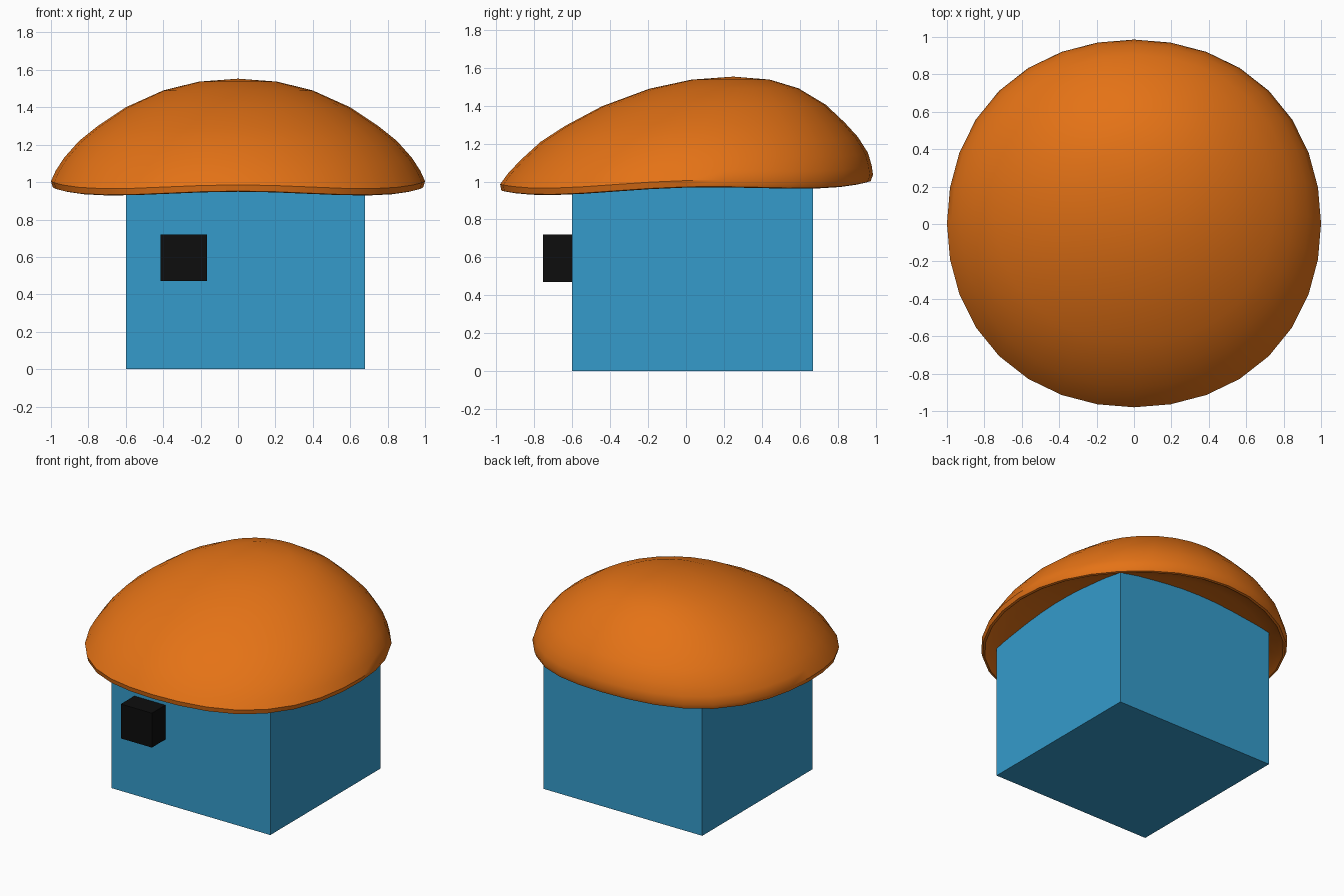
import bpy, bmesh, math

if "Cube" in bpy.data.objects:
    bpy.data.objects.remove(bpy.data.objects["Cube"])


def material(name, color):
    m = bpy.data.materials.new(name)
    m.diffuse_color = (*color, 1)
    m.use_nodes = True
    m.node_tree.nodes["Principled BSDF"].inputs["Base Color"].default_value = m.diffuse_color
    return m


blue = material("wall_blue", (0.035, 0.33, 0.60))
orange = material("cap_orange", (0.78, 0.17, 0.008))
black = material("black", (0.004, 0.004, 0.004))


def box(name, lo, hi, mat):
    bpy.ops.mesh.primitive_cube_add(size=1, location=[(a + b) / 2 for a, b in zip(lo, hi)])
    o = bpy.context.object
    o.name = name
    o.scale = [b - a for a, b in zip(lo, hi)]
    bpy.ops.object.transform_apply(location=False, rotation=False, scale=True)
    o.data.materials.append(mat)
    return o


# Square house body on a base course, with a small block on the front
box("base_course", (-0.6, -0.6, 0), (0.68, 0.67, 0.19), blue)
box("walls", (-0.6, -0.6, 0.19), (0.68, 0.67, 1.08), blue)
box("front_block", (-0.415, -0.755, 0.47), (-0.165, -0.595, 0.72), black)

# Mushroom roof: rings of (radius, height, y shift), from the underside centre to the peak
RINGS = [(0.3, 1.08, 0), (0.55, 1.06, 0), (0.7, 1.042, 0), (0.85, 1.015, 0), (0.94, 0.99, 0),
         (0.975, 0.968, 0), (0.99, 0.972, 0), (1.0, 1.005, 0.003), (0.975, 1.06, 0.02),
         (0.93, 1.13, 0.045), (0.85, 1.22, 0.07), (0.75, 1.30, 0.10), (0.60, 1.40, 0.147),
         (0.40, 1.49, 0.20), (0.21, 1.537, 0.235)]
SIDES = 32


def ring_point(i, r, z, cy):
    a = 2 * math.pi * i / SIDES
    s, corner = math.sin(a), math.sin(2 * a) ** 2
    fade = min(1, max(0, (1.55 - z) / 0.55)) * min(1, r)
    wave = 0.025 * s + 0.005 * s * s - 0.025 * corner   # wavy brim
    k = r * (1 + 0.02 * corner)                         # slightly squarish plan
    return (k * math.cos(a), 0.983 * k * s + cy, z + wave * fade)


bm = bmesh.new()
loops = [[bm.verts.new(ring_point(i, *ring)) for i in range(SIDES)] for ring in RINGS]
for low, high in zip(loops, loops[1:]):
    for i in range(SIDES):
        j = (i + 1) % SIDES
        bm.faces.new((low[i], low[j], high[j], high[i]))
bottom, peak = bm.verts.new((0, 0, 1.09)), bm.verts.new((0, 0.25, 1.553))
for i in range(SIDES):
    j = (i + 1) % SIDES
    bm.faces.new((bottom, loops[0][j], loops[0][i]))
    bm.faces.new((peak, loops[-1][i], loops[-1][j]))
bmesh.ops.recalc_face_normals(bm, faces=bm.faces)
mesh = bpy.data.meshes.new("mushroom_roof")
bm.to_mesh(mesh)
bm.free()
roof = bpy.data.objects.new("mushroom_roof", mesh)
bpy.context.collection.objects.link(roof)
mesh.materials.append(orange)
bpy.ops.object.select_all(action='DESELECT')
roof.select_set(True)
bpy.context.view_layer.objects.active = roof
bpy.ops.object.shade_smooth_by_angle(angle=math.radians(40))
